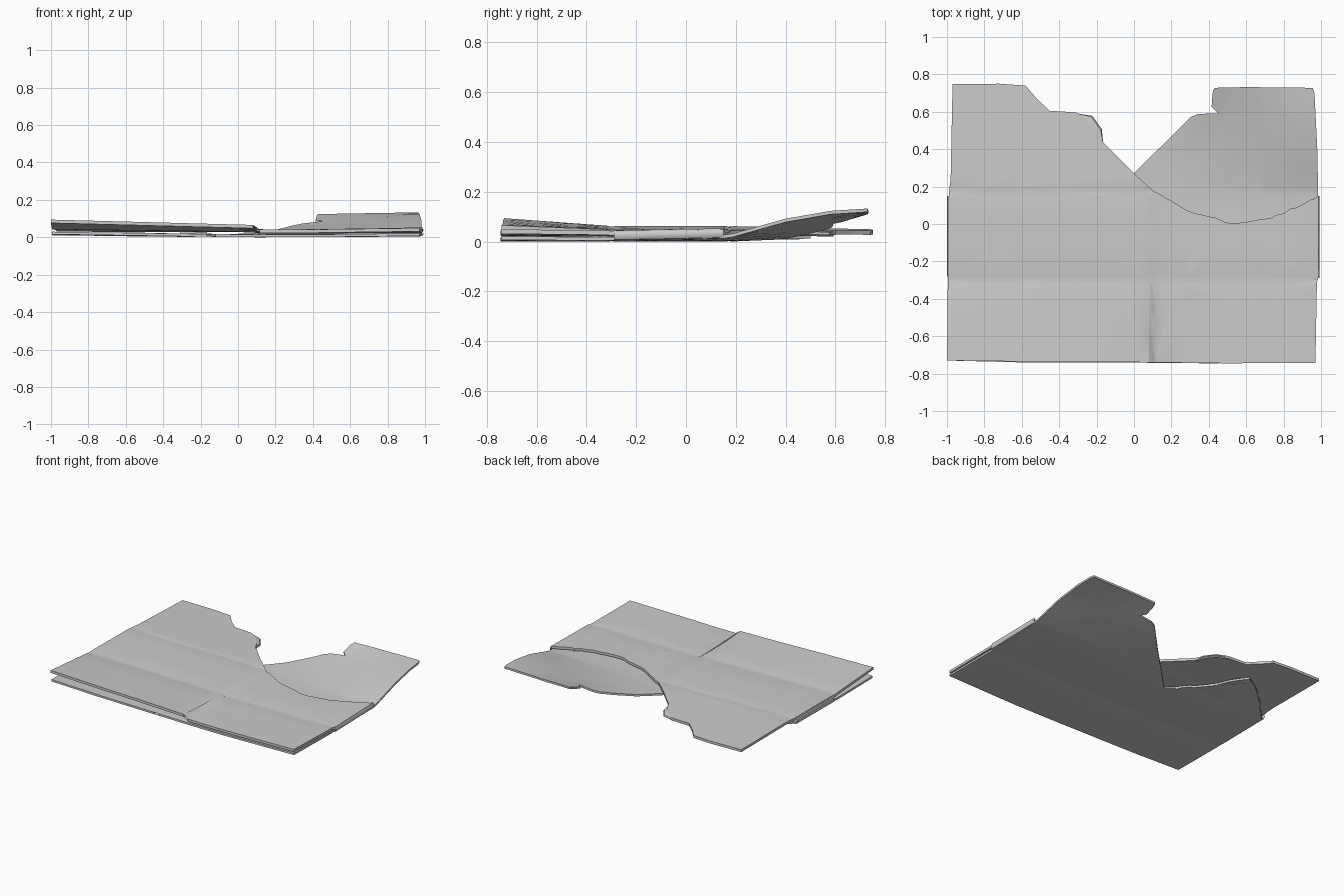
import bpy, bmesh, math, random

if "Cube" in bpy.data.objects:
    bpy.data.objects.remove(bpy.data.objects["Cube"])
random.seed(4)


def lerp_table(keys, vals, k):
    """Piecewise linear lookup."""
    if k <= keys[0]:
        return vals[0]
    for i in range(len(keys) - 1):
        if k <= keys[i + 1]:
            f = (k - keys[i]) / (keys[i + 1] - keys[i])
            return vals[i] * (1 - f) + vals[i + 1] * f
    return vals[-1]


def height(xs, rows):
    ys = [r[0] for r in rows]
    return lambda x, y: lerp_table(ys, [lerp_table(xs, r[1], x) for r in rows], y)


def ragged(points, jitter, n=5):
    """Subdivide a torn path and roughen the new points."""
    out = []
    for (ax, ay), (bx, by) in zip(points, points[1:]):
        for i in range(n):
            f = i / n
            j = jitter if i else 0
            out.append((ax + (bx - ax) * f + random.uniform(-j, j),
                        ay + (by - ay) * f + random.uniform(-j, j)))
    return out + [points[-1]]


def finish(bm, name):
    bmesh.ops.recalc_face_normals(bm, faces=bm.faces)
    me = bpy.data.meshes.new(name)
    bm.to_mesh(me)
    bm.free()
    ob = bpy.data.objects.new(name, me)
    bpy.context.collection.objects.link(ob)
    bpy.ops.object.select_all(action='DESELECT')
    ob.select_set(True)
    bpy.context.view_layer.objects.active = ob
    bpy.ops.object.shade_smooth_by_angle(angle=math.radians(25))
    return ob


def sheet(name, outline, zfun, thick):
    """Flat outline, cut on a grid plus creases, bent by zfun and thickened upward."""
    bm = bmesh.new()
    bm.faces.new([bm.verts.new((x, y, 0)) for x, y in outline])
    bmesh.ops.triangulate(bm, faces=bm.faces[:])
    cuts = [((x, 0, 0), (1, 0, 0)) for x in (-.8, -.6, -.4, -.2, 0, .095, .3, .5, .7, .85)]
    cuts += [((0, y, 0), (0, 1, 0)) for y in (-.6, -.45, -.32, -.3, -.28, -.1, .05, .15, .17, .19, .3, .4, .5, .58, .66)]
    for co, no in cuts:
        bmesh.ops.bisect_plane(bm, geom=bm.verts[:] + bm.edges[:] + bm.faces[:],
                               plane_co=co, plane_no=no, dist=1e-5)
    for v in bm.verts:
        v.co.z = zfun(v.co.x, v.co.y)
        # shallow pressed grooves along the two score lines
        if min(abs(v.co.y + .3), abs(v.co.y - .17)) < .005:
            v.co.z += groove(name)
    ext = bmesh.ops.extrude_face_region(bm, geom=bm.faces[:])
    for v in ext['geom']:
        if isinstance(v, bmesh.types.BMVert):
            v.co.z += thick
    return finish(bm, name)


def groove(name):
    return -.003 if name.startswith("upper") else .002


T = .018
upper_z = height([-1, .08, .12, 1], [
    (-.74, (.077, .048, .020, .032)),
    (-.30, (.045, .032, .022, .027)),
    (.17, (.045, .030, .022, .036)),
    (.75, (.032, .020, .020, .030))])
lower_z = height([-1, -.14, .1, .42, 1], [
    (-.74, (.016, .003, .001, .001, .008)),
    (-.30, (.010, .003, .000, .001, .004)),
    (.17, (.012, .003, .000, .001, .014)),
    (.40, (.014, .008, .010, .028, .080)),
    (.58, (.014, .012, .030, .066, .112)),
    (.73, (.014, .012, .050, .110, .120))])

# Upper wall with its front slot, torn rear edge and left rear flap
tear = ragged([(.985, .15), (.91, .11), (.82, .07), (.73, .03), (.51, .005), (.40, .04),
               (.28, .075), (.19, .13), (.10, .18)], .006, 4)
upper = [(-1, -.73), (-.6, -.735), (-.2, -.735), (.08, -.74), (.083, -.40), (.088, -.31), (.098, -.29),
         (.108, -.31), (.112, -.40), (.115, -.74), (.5, -.745), (.97, -.742), (.978, -.31),
         (.988, -.28)] + tear
upper += [(0, .27), (-.16, .43), (-.19, .49), (-.25, .56), (-.31, .597), (-.45, .605),
          (-.52, .67), (-.58, .74), (-.72, .75), (-.97, .748), (-.975, .5), (-.98, .25), (-.99, .16), (-.995, -.28)]
sheet("upper_wall", upper, upper_z, T)

# Lower wall with its slot, diagonal cut, raised right rear flap and hidden tear
tear = ragged([(-.22, .05), (-.42, .25), (-.58, .50), (-.75, .38), (-.93, .20), (-.99, .14)], .007, 4)
lower = [(-.995, -.73), (-.6, -.74), (-.165, -.74), (-.16, -.34), (-.145, -.31), (-.13, -.34), (-.12, -.74),
         (.4, -.745), (.97, -.74), (.975, -.3), (.985, .15), (.98, .4), (.965, .70), (.955, .728),
         (.6, .732), (.43, .728), (.42, .70), (.415, .625), (.45, .62), (.45, .592), (.34, .588),
         (.30, .57), (0, .27)] + tear
sheet("lower_wall", lower, lower_z, .014)

# Torn paper triangle clinging under the lower wall
sheet("loose_paper", [(-.23, .04), (-.61, .47), (-.65, .07)],
      lambda x, y: max(0, lower_z(x, y) - .002), .003)


# Rounded folds joining the two walls along each side
def side_fold(name, x, bulge, y0, y1):
    bm = bmesh.new()
    rings = []
    for i in range(8):
        y = y0 + (y1 - y0) * i / 7
        z0, z1 = lower_z(x, y) + .001, upper_z(x, y) + T - .001
        ring = []
        for k in range(7):
            a = math.pi * k / 6
            ring.append(bm.verts.new((x + bulge * math.sin(a), y,
                                      (z0 + z1) / 2 - (z1 - z0) / 2 * math.cos(a))))
        rings.append(ring)
    for a, b in zip(rings, rings[1:]):
        for k in range(6):
            bm.faces.new((a[k], a[k + 1], b[k + 1], b[k]))
    finish(bm, name)


side_fold("left_fold", -.99, -.01, -.28, .15)
side_fold("right_fold", .98, .012, -.29, .15)

# Curled paper lip on the left tear
bm = bmesh.new()
path = [(-.31, .592), (-.25, .55), (-.20, .48), (-.165, .43)]
rows = []
for i, (x, y) in enumerate(path):
    w = (.0, .035, .035, .0)[i]
    z = upper_z(x, y)
    rows.append([bm.verts.new((x + w * f * .8, y + w * f * .8, z + dz))
                 for f, dz in ((0, T), (.8, T * .6), (1, 0), (.5, -.006))])
for a, b in zip(rows, rows[1:]):
    for k in range(3):
        bm.faces.new((a[k], a[k + 1], b[k + 1], b[k]))
finish(bm, "curled_lip")
